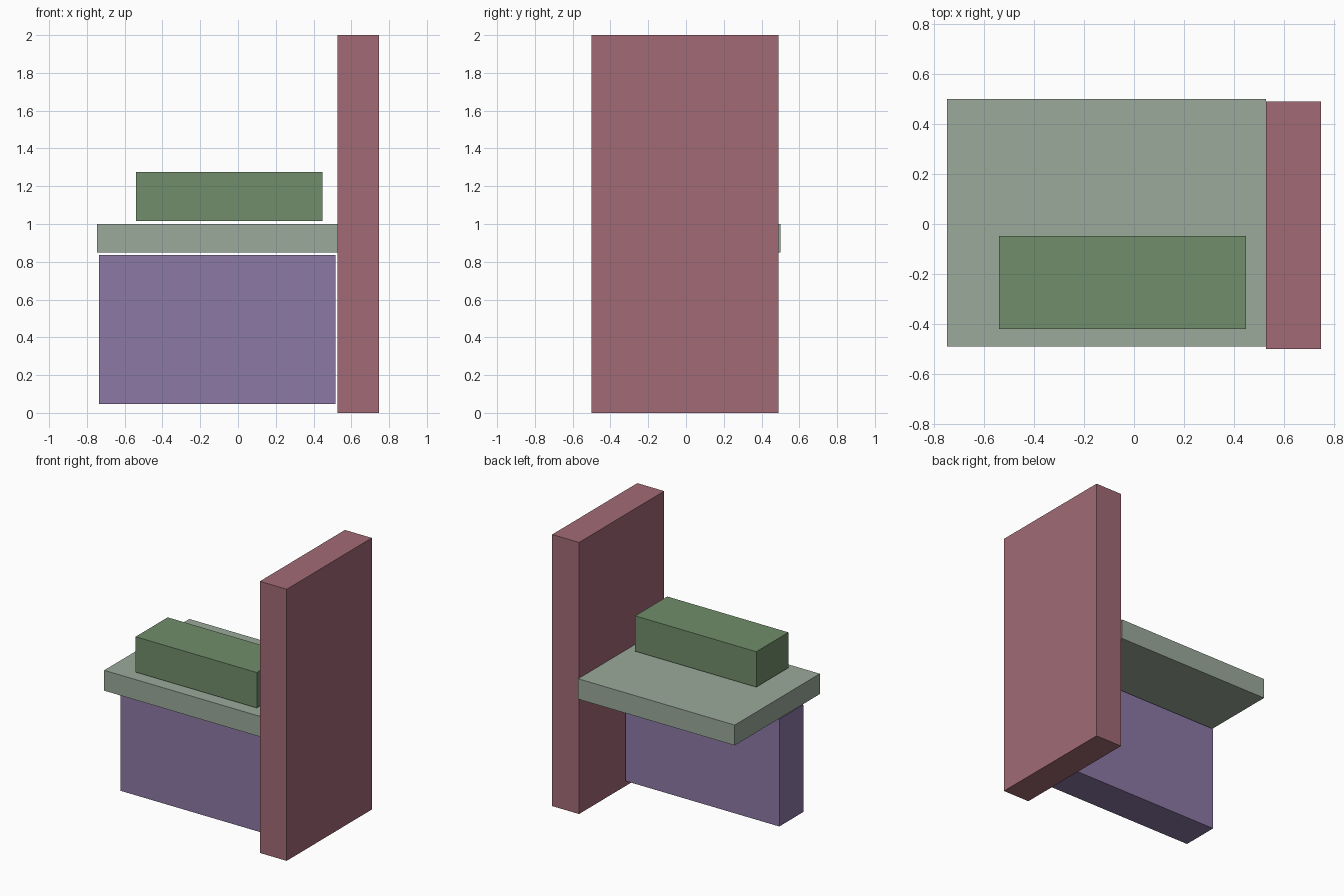
import bpy
import bmesh

if "Cube" in bpy.data.objects:
    bpy.data.objects.remove(bpy.data.objects["Cube"])


def box(name, x, y, z, color):
    """Axis-aligned box from (min, max) ranges on each axis."""
    mesh = bpy.data.meshes.new(name)
    bm = bmesh.new()
    bmesh.ops.create_cube(bm, size=1)
    for v in bm.verts:
        v.co = [r[1] if c > 0 else r[0] for c, r in zip(v.co, (x, y, z))]
    bm.to_mesh(mesh)
    bm.free()
    obj = bpy.data.objects.new(name, mesh)
    bpy.context.collection.objects.link(obj)
    mat = bpy.data.materials.new(name + "_color")
    mat.diffuse_color = (*color, 1)
    mat.use_nodes = True
    mat.node_tree.nodes["Principled BSDF"].inputs["Base Color"].default_value = mat.diffuse_color
    mesh.materials.append(mat)
    return obj


# Tall upright slab on the right
box("upright_panel", (0.528, 0.747), (-0.50, 0.49), (0.0, 2.0), (0.36, 0.145, 0.18))
# Flat shelf butting against the upright
box("shelf", (-0.747, 0.528), (-0.49, 0.50), (0.85, 1.0), (0.33, 0.40, 0.33))
# Support wall under the shelf
box("support_wall", (-0.737, 0.515), (-0.312, -0.033), (0.047, 0.836), (0.26, 0.19, 0.375))
# Long block resting just above the shelf
box("top_block", (-0.54, 0.447), (-0.42, -0.047), (1.015, 1.276), (0.165, 0.27, 0.145))
